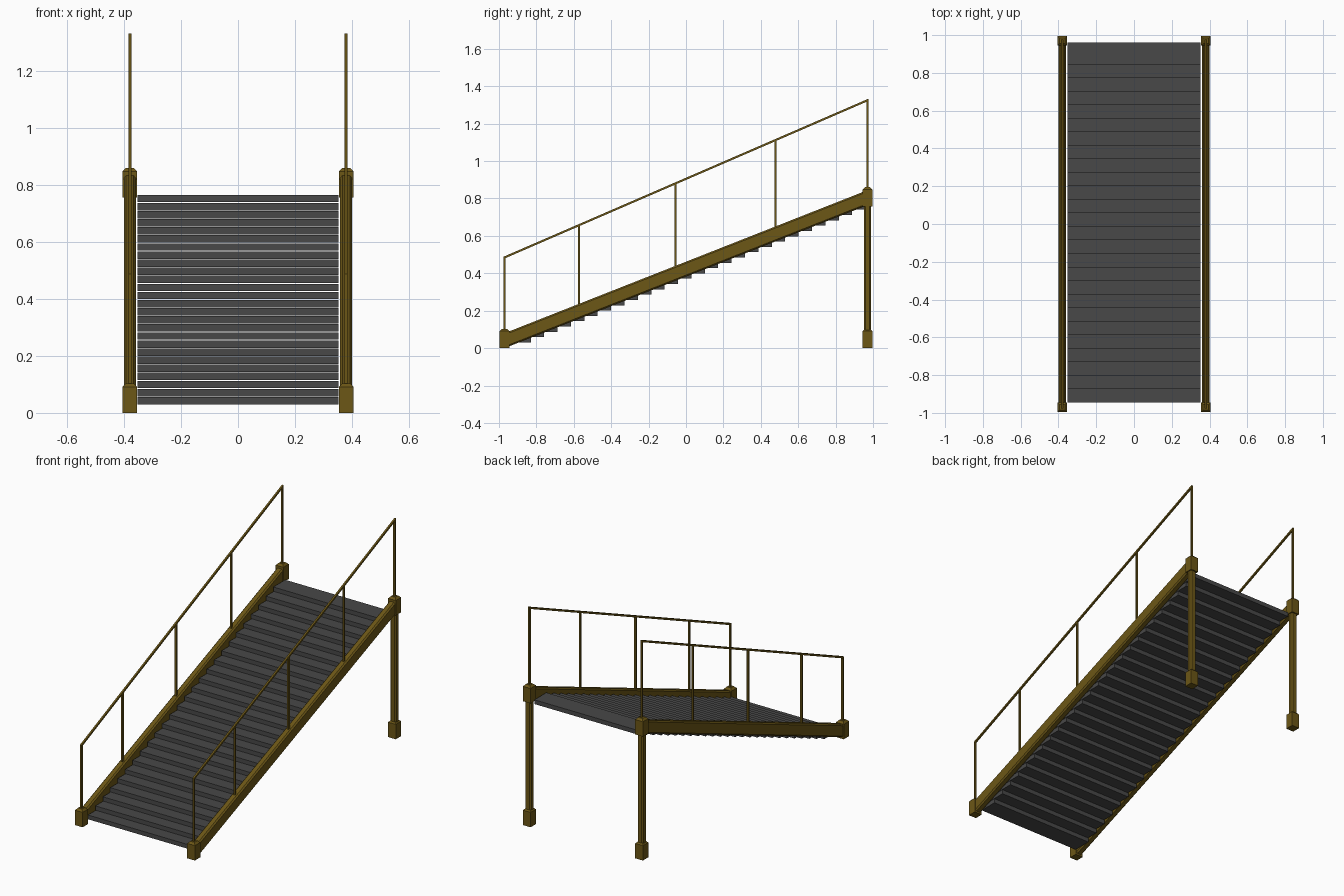
import bpy, bmesh, math
from mathutils import Vector

if "Cube" in bpy.data.objects:
    bpy.data.objects.remove(bpy.data.objects["Cube"])


def material(name, color):
    m = bpy.data.materials.new(name)
    m.diffuse_color = (*color, 1)
    m.use_nodes = True
    m.node_tree.nodes["Principled BSDF"].inputs["Base Color"].default_value = m.diffuse_color
    return m


BRASS = material("brass_brown", (0.15, 0.095, 0.008))
DARK = material("dark_grey", (0.065, 0.065, 0.065))


def prism(name, profile, width, x, mat):
    """Extrude a (y, z) outline along x, centred on x."""
    bm = bmesh.new()
    face = bm.faces.new([bm.verts.new((x - width / 2, y, z)) for y, z in profile])
    ext = bmesh.ops.extrude_face_region(bm, geom=[face])
    moved = [g for g in ext["geom"] if isinstance(g, bmesh.types.BMVert)]
    bmesh.ops.translate(bm, verts=moved, vec=(width, 0, 0))
    bmesh.ops.recalc_face_normals(bm, faces=bm.faces)
    me = bpy.data.meshes.new(name)
    bm.to_mesh(me)
    bm.free()
    me.materials.append(mat)
    ob = bpy.data.objects.new(name, me)
    bpy.context.collection.objects.link(ob)
    return ob


def box(name, lo, hi, mat):
    (x0, y0, z0), (x1, y1, z1) = lo, hi
    return prism(name, [(y0, z0), (y1, z0), (y1, z1), (y0, z1)],
                 x1 - x0, (x0 + x1) / 2, mat)


def chamfer(ob, width, pick):
    """Cut a flat chamfer on the edges chosen by pick(edge)."""
    bm = bmesh.new()
    bm.from_mesh(ob.data)
    edges = [e for e in bm.edges if pick(e)]
    bmesh.ops.bevel(bm, geom=edges, offset=width, segments=1, affect='EDGES')
    bm.to_mesh(ob.data)
    bm.free()


def long_edge(e):
    return abs((e.verts[0].co - e.verts[1].co).z) > 0.2


def stringer_top(y):
    return 0.462 + 0.394 * y


def rail_height(y):
    return 0.905 + 0.433 * y


# Overlapping treads
COUNT, RUN, RISE = 26, 0.0716, 0.0284
for i in range(COUNT):
    y, z = -0.945 + i * RUN, 0.03 + i * RISE
    box(f"tread_{i + 1}", (-0.353, y, z), (0.353, y + 0.115, z + 0.026), DARK)

END = 0.97
for side, s in (("left", -1), ("right", 1)):
    x = 0.38 * s

    # Sloping side beam
    beam = prism(f"{side}_side_beam",
                 [(-END, stringer_top(-END) - 0.08), (END, stringer_top(END) - 0.08),
                  (END, stringer_top(END)), (-END, stringer_top(-END))], 0.042, x, BRASS)
    chamfer(beam, 0.008, long_edge)

    # Rear leg
    leg = box(f"{side}_rear_leg", (x - 0.02, END - 0.018, 0.02),
              (x + 0.02, END + 0.018, 0.82), BRASS)
    chamfer(leg, 0.008, long_edge)

    # Blocks with chamfered tops: front foot, rear foot, rear top
    for part, y, z in (("front_foot", -END, 0), ("rear_foot", END, 0), ("rear_cap", END, 0.757)):
        block = box(f"{side}_{part}", (x - 0.026, y - 0.026, z),
                    (x + 0.026, y + 0.026, z + 0.103), BRASS)
        chamfer(block, 0.012, lambda e: all(v.co.z > z + 0.1 for v in e.verts))

    # Balusters
    for i, y in enumerate((-END, -0.573, -0.056, 0.478, END)):
        box(f"{side}_baluster_{i + 1}", (x - 0.0055, y - 0.0055, stringer_top(y) - 0.02),
            (x + 0.0055, y + 0.0055, rail_height(y) - 0.002), BRASS)

    # Handrail
    e = END + 0.0055
    prism(f"{side}_handrail",
          [(-e, rail_height(-e) - 0.006), (e, rail_height(e) - 0.006),
           (e, rail_height(e) + 0.006), (-e, rail_height(-e) + 0.006)], 0.011, x, BRASS)
